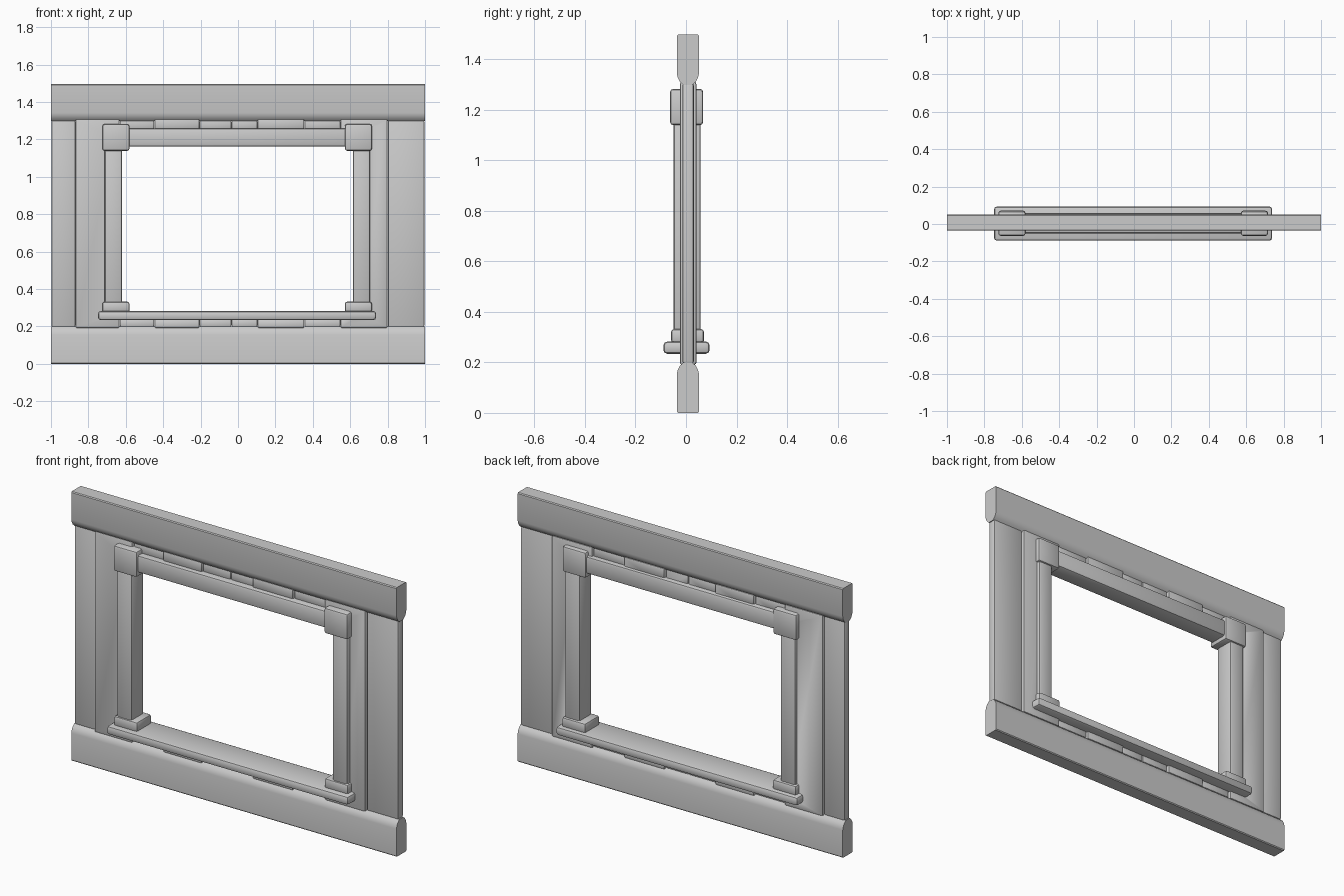
import bpy, bmesh
from math import radians

if "Cube" in bpy.data.objects:
    bpy.data.objects.remove(bpy.data.objects["Cube"])


def finish(name, bm):
    bmesh.ops.recalc_face_normals(bm, faces=bm.faces[:])
    me = bpy.data.meshes.new(name)
    bm.to_mesh(me)
    bm.free()
    ob = bpy.data.objects.new(name, me)
    bpy.context.collection.objects.link(ob)
    bpy.ops.object.select_all(action='DESELECT')
    ob.select_set(True)
    bpy.context.view_layer.objects.active = ob
    bpy.ops.object.shade_smooth_by_angle(angle=radians(35))
    return ob


def box(name, x, y, z, bevel=0.0, segments=2):
    """Box from (min, max) ranges with rounded edges."""
    bm = bmesh.new()
    bmesh.ops.create_cube(bm, size=1)
    for v in bm.verts:
        v.co = [r[0] if c < 0 else r[1] for c, r in zip(v.co, (x, y, z))]
    if bevel:
        bmesh.ops.bevel(bm, geom=bm.edges[:], offset=bevel, segments=segments,
                        profile=0.5, affect='EDGES')
    return finish(name, bm)


def beam(name, flip):
    """Horizontal beam with a rounded shoulder facing the planks."""
    half = [(0.039, 0.0), (0.0435, 0.005), (0.0435, 0.155), (0.040, 0.170),
            (0.032, 0.186), (0.018, 0.199)]
    prof = half + [(-y, z) for y, z in reversed(half)]
    bm = bmesh.new()
    verts = [bm.verts.new((-1, y + 0.0075, 1.497 - z if flip else z)) for y, z in prof]
    face = bm.faces.new(verts)
    ext = bmesh.ops.extrude_face_region(bm, geom=[face])
    new = [g for g in ext['geom'] if isinstance(g, bmesh.types.BMVert)]
    bmesh.ops.translate(bm, verts=new, vec=(2, 0, 0))
    # closing start cap
    if not face.is_valid:
        bm.faces.new(verts)
    return finish(name, bm)


# Top and bottom beams
beam("bottom_beam", False)
beam("top_beam", True)

# Window opening cutter
cutter = box("opening_cutter", (-0.665, 0.66), (-0.3, 0.3), (0.26, 1.21))
cutter.hide_render = True
cutter.hide_viewport = True

# Wall planks, alternating thick and thin
edges = [-0.998, -0.869, -0.633, -0.447, -0.206, -0.035, 0.104, 0.355, 0.548, 0.80, 0.997]
thick = {1, 3, 6, 8}
for i, (a, b) in enumerate(zip(edges, edges[1:])):
    y = (-0.024, 0.041) if i in thick else (-0.014, 0.031)
    z = (0.191, 1.309) if i in thick else (0.197, 1.303)
    plank = box(f"plank_{i + 1}", (a + 0.001, b - 0.001), y, z, 0.008)
    if b > -0.665 and a < 0.66:
        cut = plank.modifiers.new("opening", 'BOOLEAN')
        cut.operation = 'DIFFERENCE'
        cut.solver = 'EXACT'
        cut.object = cutter

# Window frame: posts, corner blocks, foot blocks
for side, post, block in (("left", (-0.713, -0.62), (-0.725, -0.58)),
                          ("right", (0.615, 0.706), (0.571, 0.716))):
    box(f"{side}_window_post", post, (-0.05, 0.058), (0.30, 1.17), 0.012)
    box(f"{side}_corner_block", block, (-0.063, 0.068), (1.139, 1.282), 0.012)
    box(f"{side}_foot_block", block, (-0.059, 0.071), (0.275, 0.332), 0.012)

# Window head rail and sill
box("window_head_rail", (-0.62, 0.61), (-0.05, 0.058), (1.162, 1.258), 0.012)
box("window_sill", (-0.748, 0.738), (-0.089, 0.093), (0.234, 0.282), 0.014)
